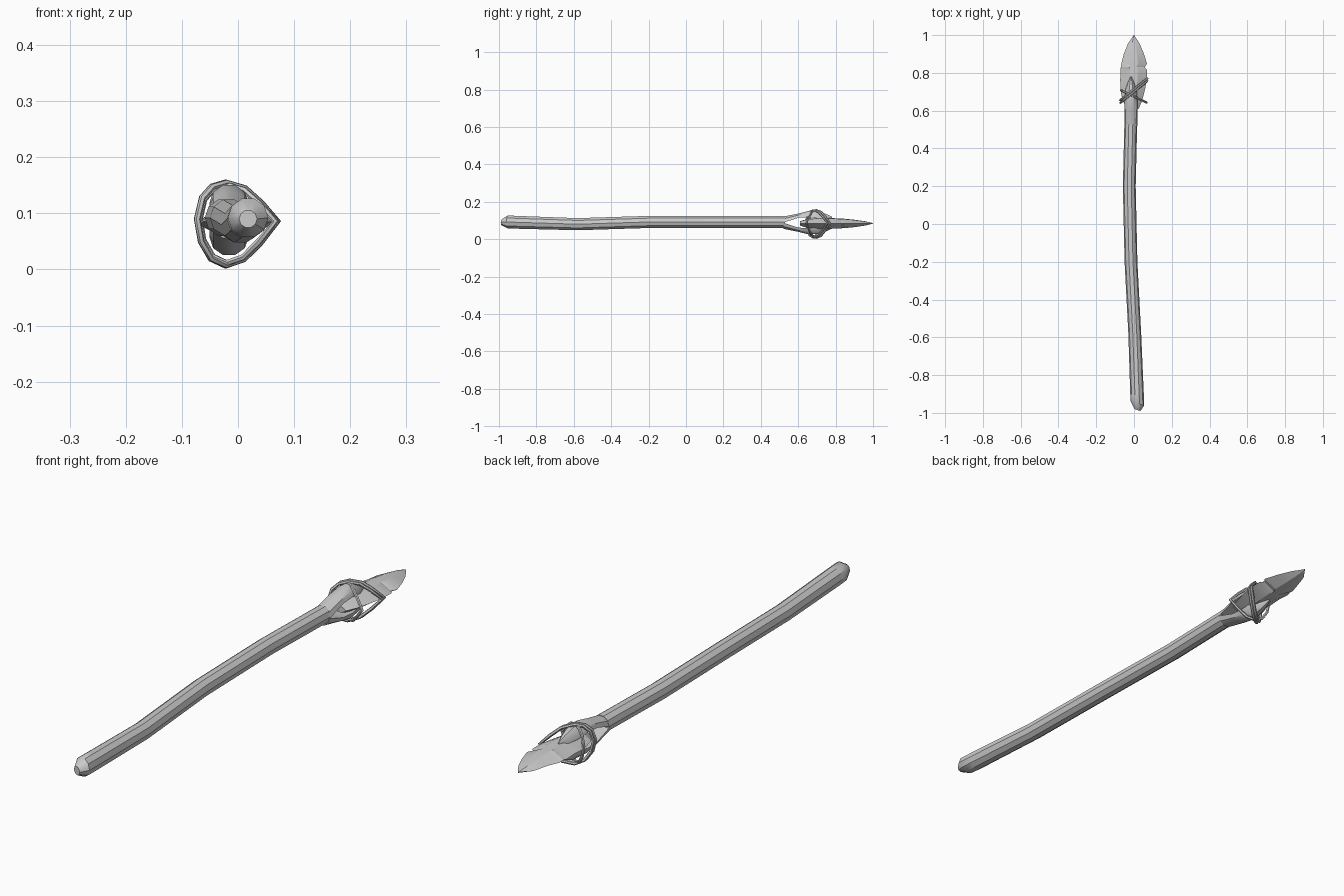
import bpy, bmesh
from math import cos, sin, pi, radians
from mathutils import Vector

if "Cube" in bpy.data.objects:
    bpy.data.objects.remove(bpy.data.objects["Cube"])


def finish(obj, angle=35):
    bpy.ops.object.select_all(action='DESELECT')
    obj.select_set(True)
    bpy.context.view_layer.objects.active = obj
    bpy.ops.object.shade_smooth_by_angle(angle=radians(angle))


def loft(name, rings, angle=35):
    """Skin a list of equal-length closed cross-sections and cap both ends."""
    bm = bmesh.new()
    loops = [[bm.verts.new(p) for p in ring] for ring in rings]
    n = len(loops[0])
    for a, b in zip(loops, loops[1:]):
        for i in range(n):
            j = (i + 1) % n
            bm.faces.new((a[i], a[j], b[j], b[i]))
    bm.faces.new(loops[0])
    bm.faces.new(loops[-1])
    bmesh.ops.recalc_face_normals(bm, faces=bm.faces)
    mesh = bpy.data.meshes.new(name)
    bm.to_mesh(mesh)
    bm.free()
    obj = bpy.data.objects.new(name, mesh)
    bpy.context.collection.objects.link(obj)
    finish(obj, angle)
    return obj


# crooked wooden shaft: x, y, z, radius, slant of the end cut
SHAFT = [(0.018, -0.985, 0.09, 0.016, -0.35), (0.018, -0.95, 0.092, 0.036, -0.3),
         (0.016, -0.90, 0.09, 0.036, 0), (0.004, -0.58, 0.080, 0.034, 0),
         (-0.016, -0.20, 0.092, 0.034, 0), (-0.025, 0.20, 0.092, 0.034, 0),
         (-0.017, 0.53, 0.092, 0.034, 0)]
SIDES = 10
rings = []
for x, y, z, r, slant in SHAFT:
    rings.append([(x + r * cos(2 * pi * i / SIDES), y + slant * r * cos(2 * pi * i / SIDES),
                   z + r * sin(2 * pi * i / SIDES)) for i in range(SIDES)])
loft("shaft", rings)

# split end of the shaft: y, flat inner height, dome height, half width (offsets from the axis)
PRONG = [(0.52, 0.0, 0.034, 0.034), (0.60, 0.026, 0.050, 0.035), (0.655, 0.030, 0.064, 0.035),
         (0.71, 0.022, 0.062, 0.030), (0.75, 0.018, 0.048, 0.017), (0.78, 0.020, 0.032, 0.003)]
for name, side in (("upper_prong", 1), ("lower_prong", -1)):
    rings = []
    for y, inner, outer, w in PRONG:
        rings.append([(-0.016 + w * cos(pi * i / 5), y,
                       0.088 + side * (inner + (outer - inner) * sin(pi * i / 5)))
                      for i in range(6)])
    loft(name, rings)

# chipped stone blade: y, left edge, right edge, half thickness
BLADE = [(0.61, -0.03, 0.025, 0.012), (0.65, -0.060, 0.042, 0.024), (0.71, -0.072, 0.058, 0.030),
         (0.765, -0.073, 0.068, 0.029), (0.815, -0.071, 0.069, 0.027), (0.83, -0.070, 0.057, 0.026),
         (0.848, -0.067, 0.069, 0.025), (0.90, -0.054, 0.053, 0.020), (0.955, -0.032, 0.030, 0.012),
         (1.0, -0.001, 0.001, 0.001)]
rings = []
for k, (y, xl, xr, t) in enumerate(BLADE):
    c = (xl + xr) / 2
    z = 0.083 + (0.003 if k % 2 else -0.002)
    rings.append([(xl, y, z), (c - 0.3 * (c - xl), y, 0.084 + t), (c + 0.3 * (xr - c), y, 0.084 + 0.9 * t),
                  (xr, y, 0.085), (c + 0.25 * (xr - c), y, 0.084 - t), (c - 0.3 * (c - xl), y, 0.084 - 0.9 * t)])
loft("stone_blade", rings, 20)

# cord loops crossing over prongs and blade: (x, z) girth
GIRTH = [(-0.073, 0.09), (-0.064, 0.128), (-0.046, 0.148), (-0.022, 0.155), (0.012, 0.145),
         (0.042, 0.118), (0.071, 0.086), (0.040, 0.048), (0.010, 0.018), (-0.022, 0.007),
         (-0.048, 0.019), (-0.066, 0.05)]


def cord(name, y0, slope, scale):
    curve = bpy.data.curves.new(name, 'CURVE')
    curve.dimensions = '3D'
    curve.bevel_depth = 0.0058
    curve.bevel_resolution = 1
    spline = curve.splines.new('POLY')
    spline.points.add(len(GIRTH) - 1)
    spline.use_cyclic_u = True
    for p, (x, z) in zip(spline.points, GIRTH):
        p.co = (x * scale, y0 + slope * x, 0.083 + (z - 0.083) * scale, 1)
    obj = bpy.data.objects.new(name, curve)
    bpy.context.collection.objects.link(obj)
    bpy.ops.object.select_all(action='DESELECT')
    obj.select_set(True)
    bpy.context.view_layer.objects.active = obj
    bpy.ops.object.convert(target='MESH')
    finish(bpy.context.view_layer.objects.active, 50)


cord("cord_diagonal_front", 0.700, 0.80, 0.99)
cord("cord_diagonal_back", 0.714, 0.80, 1.0)
cord("cord_counter", 0.675, -0.45, 0.94)
